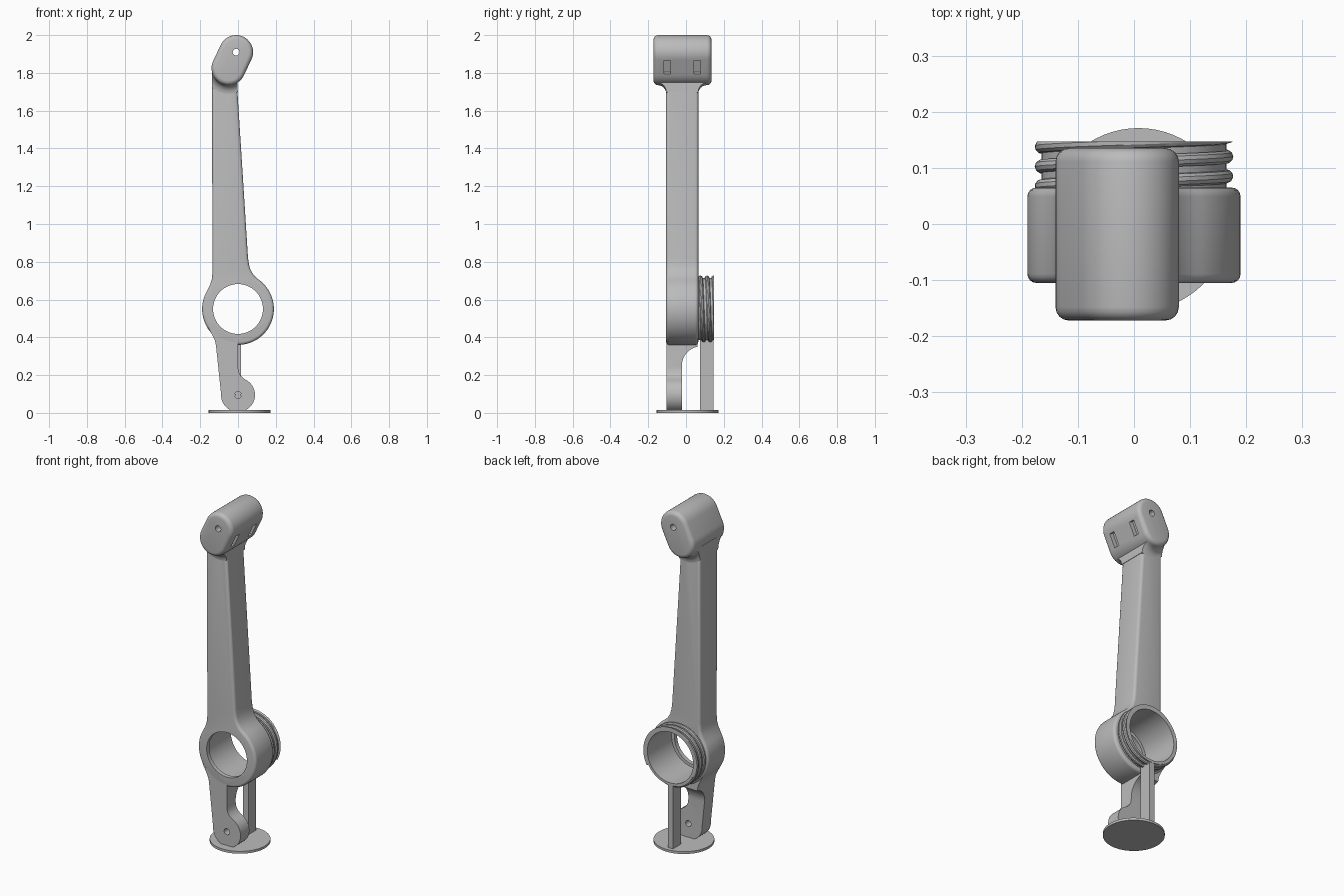
import bpy, bmesh
from math import sin, cos, pi, radians
from mathutils import Vector

if "Cube" in bpy.data.objects:
    bpy.data.objects.remove(bpy.data.objects["Cube"])

grey = bpy.data.materials.new("plain grey")
grey.use_nodes = True
grey.diffuse_color = (0.5, 0.5, 0.5, 1)
grey.node_tree.nodes["Principled BSDF"].inputs["Base Color"].default_value = (0.5, 0.5, 0.5, 1)


def arc(cx, cz, r, a0, a1, n):
    angles = [radians(a0 + (a1 - a0) * i / n) for i in range(n + 1)]
    return [(cx + r * cos(a), cz + r * sin(a)) for a in angles]


def circle(cx, cz, r, n=64):
    return arc(cx, cz, r, 0, 360, n)[:-1]


def loft(name, sections, axis="Y", bevel=0.0):
    """Bridge equal outlines, each a (points, position along axis) pair."""
    bm = bmesh.new()
    place = {"Y": lambda a, b, t: (a, t, b),
             "X": lambda a, b, t: (t, a, b),
             "Z": lambda a, b, t: (a, b, t)}[axis]
    rings = [[bm.verts.new(place(a, b, t)) for a, b in pts] for pts, t in sections]
    n = len(rings[0])
    caps = [bm.faces.new(rings[0]), bm.faces.new(rings[-1])]
    for low, high in zip(rings, rings[1:]):
        for i in range(n):
            j = (i + 1) % n
            bm.faces.new((low[i], low[j], high[j], high[i]))
    bmesh.ops.recalc_face_normals(bm, faces=bm.faces)
    if bevel:
        rims = [e for f in caps for e in f.edges]
        bmesh.ops.bevel(bm, geom=rims, offset=bevel, offset_type="OFFSET", segments=4,
                        profile=0.5, affect="EDGES", clamp_overlap=False)
    mesh = bpy.data.meshes.new(name)
    bm.to_mesh(mesh)
    bm.free()
    obj = bpy.data.objects.new(name, mesh)
    bpy.context.collection.objects.link(obj)
    return obj


def prism(name, pts, t0, t1, axis="Y", bevel=0.0):
    return loft(name, [(pts, t0), (pts, t1)], axis, bevel)


def bake(obj):
    graph = bpy.context.evaluated_depsgraph_get()
    return bpy.data.meshes.new_from_object(obj.evaluated_get(graph))


def boolean(obj, cutter, operation="DIFFERENCE"):
    cutter.hide_render = True
    mod = obj.modifiers.new("cut", "BOOLEAN")
    mod.operation, mod.object, mod.solver = operation, cutter, "EXACT"
    mesh = bake(obj)
    obj.modifiers.clear()
    obj.data = mesh
    bpy.data.objects.remove(cutter)


FRONT, BACK = -0.105, 0.065
RING = (0, 0.55)
HEAD_TOP, HEAD_LOW = Vector((-0.01, 1.91)), Vector((-0.05, 1.825))
along = (HEAD_TOP - HEAD_LOW).normalized()
outward = Vector((along.y, -along.x))
tilt = -25.2


def capsule(r):
    return (arc(*HEAD_TOP, r, tilt, tilt + 180, 20)
            + arc(*HEAD_LOW, r, tilt + 180, tilt + 360, 20))


# Long arm blending into the ring
outline = [(-0.008, 1.78), (0.053, 0.82), (0.058, 0.785), (0.067, 0.755), (0.085, 0.727)]
outline += arc(*RING, 0.19, 55, -211, 60)
outline += [(-0.147, 0.68), (-0.138, 0.71), (-0.135, 0.75), (-0.138, 1.8), (-0.05, 1.84)]
body = prism("arm_and_ring", outline, FRONT, BACK, bevel=0.016)
boolean(body, prism("lip_cutter", circle(*RING, 0.132), -0.2, -0.06))
boolean(body, prism("bore_cutter", circle(*RING, 0.15), -0.08, 0.3))

# Head with cross hole and two slots
head = prism("head", capsule(0.09), -0.172, 0.135, bevel=0.024)
boolean(head, prism("pin_cutter", circle(*HEAD_TOP, 0.018, 24), -0.3, 0.3))
face = (HEAD_TOP + HEAD_LOW) / 2 + outward * 0.09
slot = [face + along * 0.04 * a + outward * 0.025 * b
        for a, b in ((-1, -1), (1, -1), (1, 1), (-1, 1))]
for y in (-0.1, 0.06):
    boolean(head, prism("slot_cutter", slot, y - 0.017, y + 0.017))

# Concave fillet between head and arm
steps = [radians(a) for a in range(0, 91, 15)]
fillet = 0.045
sections = [(capsule(0.09 + fillet * (1 - sin(a))), FRONT - fillet * (1 - cos(a)))
            for a in reversed(steps)]
sections += [(capsule(0.09 + fillet * (1 - sin(a))), BACK + fillet * (1 - cos(a)))
             for a in steps]
collar = loft("head_fillet", sections)
column = [(-0.137, 1.6), (0.003, 1.6), (-0.006, 1.82), (-0.137, 1.82)]
boolean(collar, prism("column_cutter", column, -0.3, 0.3), "INTERSECT")

# Lower leg with rounded foot, thinned at the back by a curved scoop
leg_outline = [(0, 0.38), (0, 0.24), (0.004, 0.215), (0.014, 0.197), (0.03, 0.182)]
leg_outline += arc(0, 0.095, 0.09, 57, -184, 40)
leg_outline += [(-0.117, 0.36), (-0.123, 0.385), (-0.137, 0.415), (-0.158, 0.455),
                (-0.1, 0.41), (-0.05, 0.385)]
leg = prism("lower_leg", leg_outline, FRONT + 0.0005, 0.06)
scoop = [(-0.022, -0.1)] + arc(0.08, 0.25, 0.102, 180, 90, 12) + [(0.2, 0.352), (0.2, -0.1)]
boolean(leg, prism("scoop_cutter", scoop, -0.3, 0.3, "X"))
boolean(leg, prism("foot_hole_cutter", circle(0, 0.095, 0.018, 24), -0.3, 0.3))

# Threaded neck behind the ring
END = 0.147
neck = prism("neck", circle(*RING, 0.165), 0.04, END)
boolean(neck, prism("neck_bore_cutter", circle(*RING, 0.15), -0.1, 0.3))

curve = bpy.data.curves.new("thread_path", "CURVE")
curve.dimensions = "3D"
curve.bevel_depth, curve.bevel_resolution, curve.use_fill_caps = 0.012, 3, True
spline = curve.splines.new("POLY")
turns, per_turn, pitch = 2.8, 64, 0.035
count = int(turns * per_turn)
spline.points.add(count - 1)
for i, p in enumerate(spline.points):
    t = i / per_turn - 1.7
    a = pi / 2 + 2 * pi * t
    p.co = (0.165 * sin(a), 0.12 + pitch * t, RING[1] + 0.165 * cos(a), 1)
path = bpy.data.objects.new("thread_path", curve)
bpy.context.collection.objects.link(path)
thread = bpy.data.objects.new("thread", bake(path))
bpy.context.collection.objects.link(thread)
bpy.data.objects.remove(path)
for v in thread.data.vertices:
    v.co.y = min(v.co.y, END)

# Round base plate and square support post
plate = prism("base_plate", circle(0.008, 0.008, 0.163), 0, 0.014, "Z")
post = prism("support_post", [(-0.017, 0.01), (0.017, 0.01), (0.017, 0.388), (-0.017, 0.388)],
             0.073, 0.146)

# Shared colour and shading
parts = [body, head, collar, leg, neck, thread, plate, post]
bpy.ops.object.select_all(action="DESELECT")
for obj in parts:
    obj.data.materials.clear()
    obj.data.materials.append(grey)
    for poly in obj.data.polygons:
        poly.material_index = 0
    obj.select_set(True)
bpy.context.view_layer.objects.active = body
bpy.ops.object.shade_smooth_by_angle(angle=radians(30))
